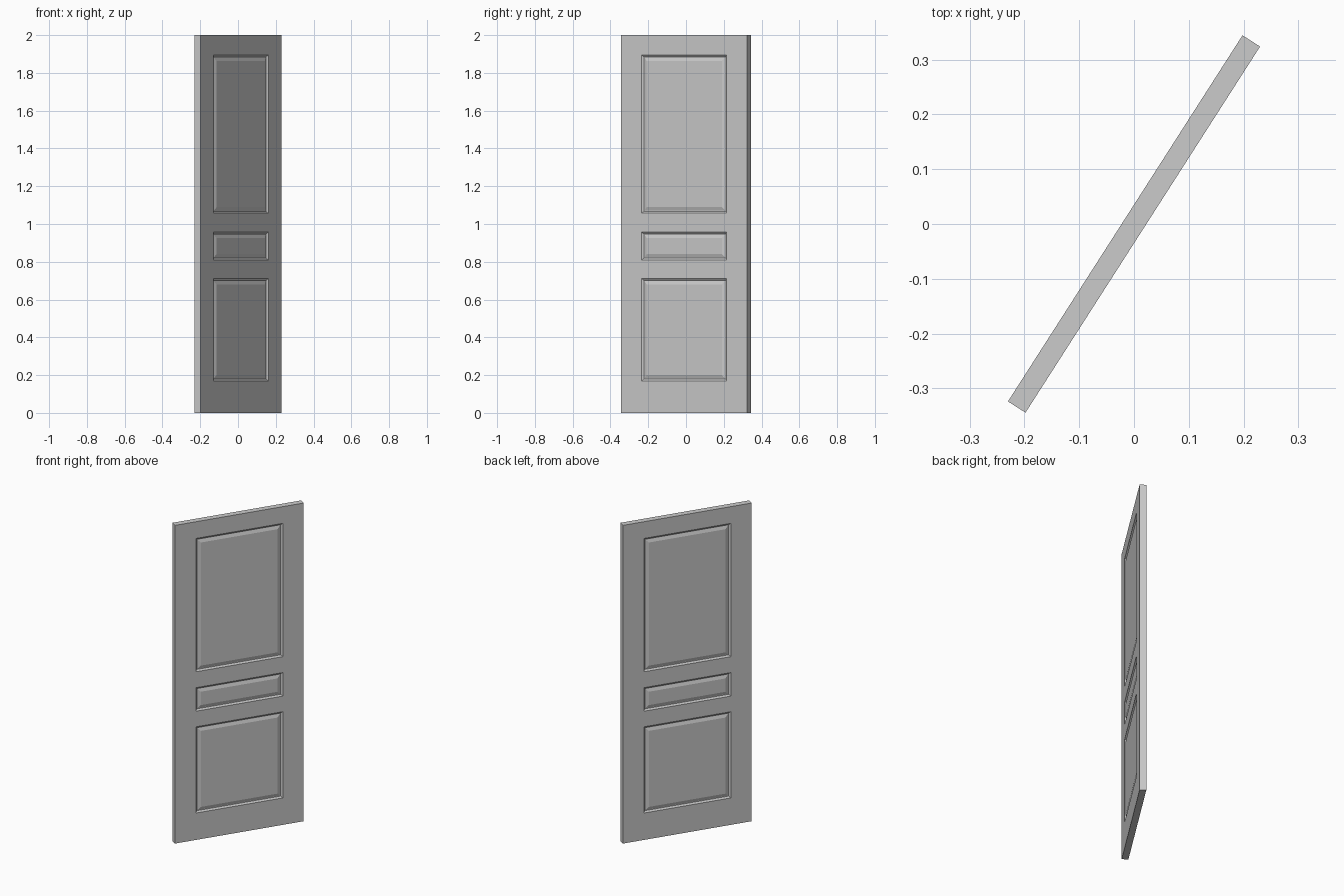
import bpy, bmesh, math

if "Cube" in bpy.data.objects:
    bpy.data.objects.remove(bpy.data.objects["Cube"])

W, T, H = 0.793, 0.038, 2.0
ANGLE = math.radians(57.35)

# cut lines dividing the leaf into stiles, rails and panels
XS = [-W / 2, -0.268, 0.268, W / 2]
ZS = [0, 0.169, 0.711, 0.809, 0.957, 1.057, 1.895, H]
# panel moulding as (inset width, depth): outer wall, groove floor, slope to raised field
MOULDING = [(0.010, -0.008), (0.004, 0.0), (0.018, 0.006)]

bm = bmesh.new()


def quad(*pts):
    return bm.faces.new([bm.verts.new(p) for p in pts])


# front and back faces, remembering the panel cells
panels = []
for s in (-1, 1):
    y = s * T / 2
    for i in range(len(XS) - 1):
        for j in range(len(ZS) - 1):
            x0, x1, z0, z1 = XS[i], XS[i + 1], ZS[j], ZS[j + 1]
            f = quad((x0, y, z0), (x1, y, z0), (x1, y, z1), (x0, y, z1))
            if i == 1 and j % 2 == 1:
                panels.append(f)

# edges of the leaf
h = T / 2
for z in (0, H):
    for a, b in zip(XS, XS[1:]):
        quad((a, -h, z), (b, -h, z), (b, h, z), (a, h, z))
for x in (XS[0], XS[-1]):
    for a, b in zip(ZS, ZS[1:]):
        quad((x, -h, a), (x, h, a), (x, h, b), (x, -h, b))
bmesh.ops.remove_doubles(bm, verts=bm.verts[:], dist=1e-5)
bmesh.ops.recalc_face_normals(bm, faces=bm.faces[:])

# grooved, raised panels on both sides
for width, depth in MOULDING:
    bmesh.ops.inset_individual(bm, faces=panels, thickness=width, depth=depth,
                               use_even_offset=True)
bm.normal_update()

mesh = bpy.data.meshes.new("door_leaf")
bm.to_mesh(mesh)
bm.free()
door = bpy.data.objects.new("door_leaf", mesh)
door.rotation_euler.z = ANGLE
bpy.context.collection.objects.link(door)
